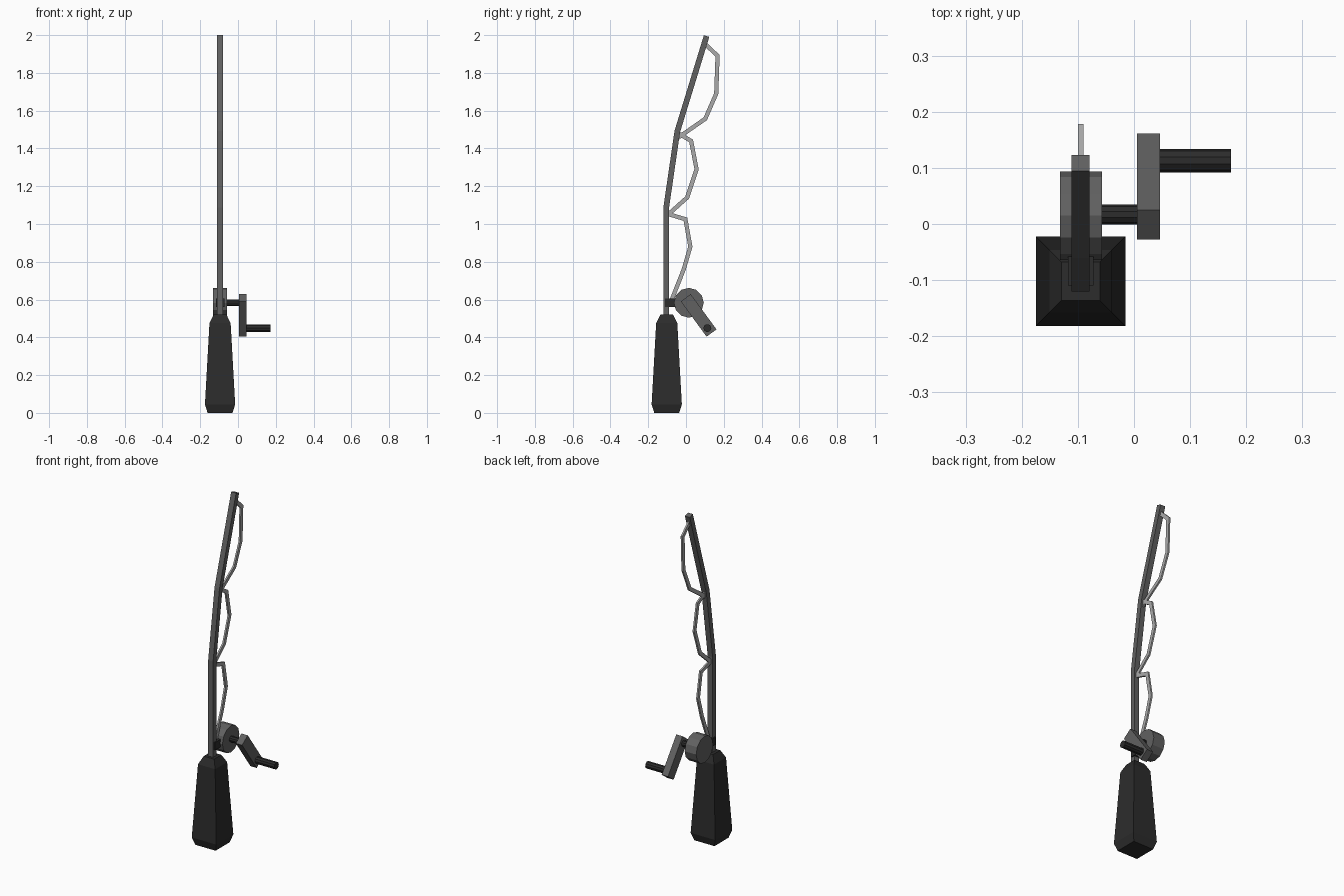
import bpy, bmesh
from math import pi, atan2, cos, sin
from mathutils import Vector, Matrix

if "Cube" in bpy.data.objects:
    bpy.data.objects.remove(bpy.data.objects["Cube"])

X = -0.095  # plane of rod, line and reel


def grey(name, v):
    m = bpy.data.materials.new(name)
    m.diffuse_color = (v, v, v, 1)
    m.use_nodes = True
    m.node_tree.nodes["Principled BSDF"].inputs["Base Color"].default_value = m.diffuse_color
    return m


DARK, MID, LIGHT = grey("dark_grip", 0.025), grey("mid_grey", 0.12), grey("line_grey", 0.4)


def finish(bm, name, mat):
    bmesh.ops.recalc_face_normals(bm, faces=bm.faces)
    me = bpy.data.meshes.new(name)
    bm.to_mesh(me)
    bm.free()
    me.materials.append(mat)
    ob = bpy.data.objects.new(name, me)
    bpy.context.collection.objects.link(ob)
    return ob


def loft(name, rings, mat):
    bm = bmesh.new()
    vs = [[bm.verts.new(p) for p in r] for r in rings]
    for a, b in zip(vs, vs[1:]):
        for i in range(4):
            j = (i + 1) % 4
            bm.faces.new((a[i], a[j], b[j], b[i]))
    bm.faces.new(vs[0])
    bm.faces.new(vs[-1])
    return finish(bm, name, mat)


def strip(name, path, hx, hw, mat):
    """Rectangular section swept along a (y, z) path with mitred corners."""
    pts = [Vector(p) for p in path]
    rings = []
    for i, p in enumerate(pts):
        d0 = (p - pts[i - 1]).normalized() if i else None
        d1 = (pts[i + 1] - p).normalized() if i < len(pts) - 1 else None
        d0, d1 = d0 or d1, d1 or d0
        t = (d0 + d1).normalized()
        n = Vector((t.y, -t.x)) * hw / t.dot(d0)
        a, b = p + n, p - n
        rings.append([(X - hx, *a), (X + hx, *a), (X + hx, *b), (X - hx, *b)])
    return loft(name, rings, mat)


def cyl_x(name, x0, x1, y, z, r, n, mat):
    bm = bmesh.new()
    bmesh.ops.create_cone(bm, cap_ends=True, segments=n, radius1=r, radius2=r, depth=x1 - x0,
                          matrix=Matrix.Translation(((x0 + x1) / 2, y, z)) @ Matrix.Rotation(pi / 2, 4, 'Y'))
    return finish(bm, name, mat)


def box(name, c, size, mat, rot=0):
    bm = bmesh.new()
    bmesh.ops.create_cube(bm, size=1, matrix=Matrix.Translation(c) @ Matrix.Rotation(rot, 4, 'X')
                          @ Matrix.Diagonal((*size, 1)))
    return finish(bm, name, mat)


# Square tapered grip
loft("grip", [[(X + sx * h, -0.102 + sy * h, z) for sx, sy in ((-1, -1), (1, -1), (1, 1), (-1, 1))]
              for z, h in ((0, 0.066), (0.045, 0.08), (0.475, 0.056), (0.52, 0.034))], DARK)

# Bent rod
strip("rod", [(-0.105, 0.5), (-0.105, 1.085), (-0.046, 1.49), (0.109, 1.995)], 0.016, 0.015, MID)

# Slack line: three loops between the rod rings
loops = [
    [(-0.075, 0.6), (-0.012, 0.76), (0.023, 0.88), (-0.003, 1.025), (-0.095, 1.053)],
    [(-0.095, 1.05), (0.006, 1.14), (0.056, 1.29), (0.027, 1.44), (-0.045, 1.482)],
    [(-0.045, 1.455), (0.102, 1.557), (0.16, 1.69), (0.167, 1.89), (0.1, 1.955)],
]
for i, path in enumerate(loops, 1):
    strip(f"line_loop_{i}", path, 0.005, 0.011, LIGHT)

# Reel with its mount and axle
cyl_x("reel", -0.132, -0.057, 0.015, 0.583, 0.079, 12, MID)
box("reel_mount", (X, -0.075, 0.583), (0.045, 0.07, 0.045), DARK)
cyl_x("axle", -0.06, 0.01, 0.017, 0.583, 0.018, 10, DARK)

# Crank arm and knob
box("crank_arm", (0.0255, 0.067, 0.516), (0.041, 0.231, 0.065), MID, atan2(-0.1865, 0.1365))
cyl_x("crank_knob", 0.04, 0.173, 0.113, 0.449, 0.021, 10, DARK)
